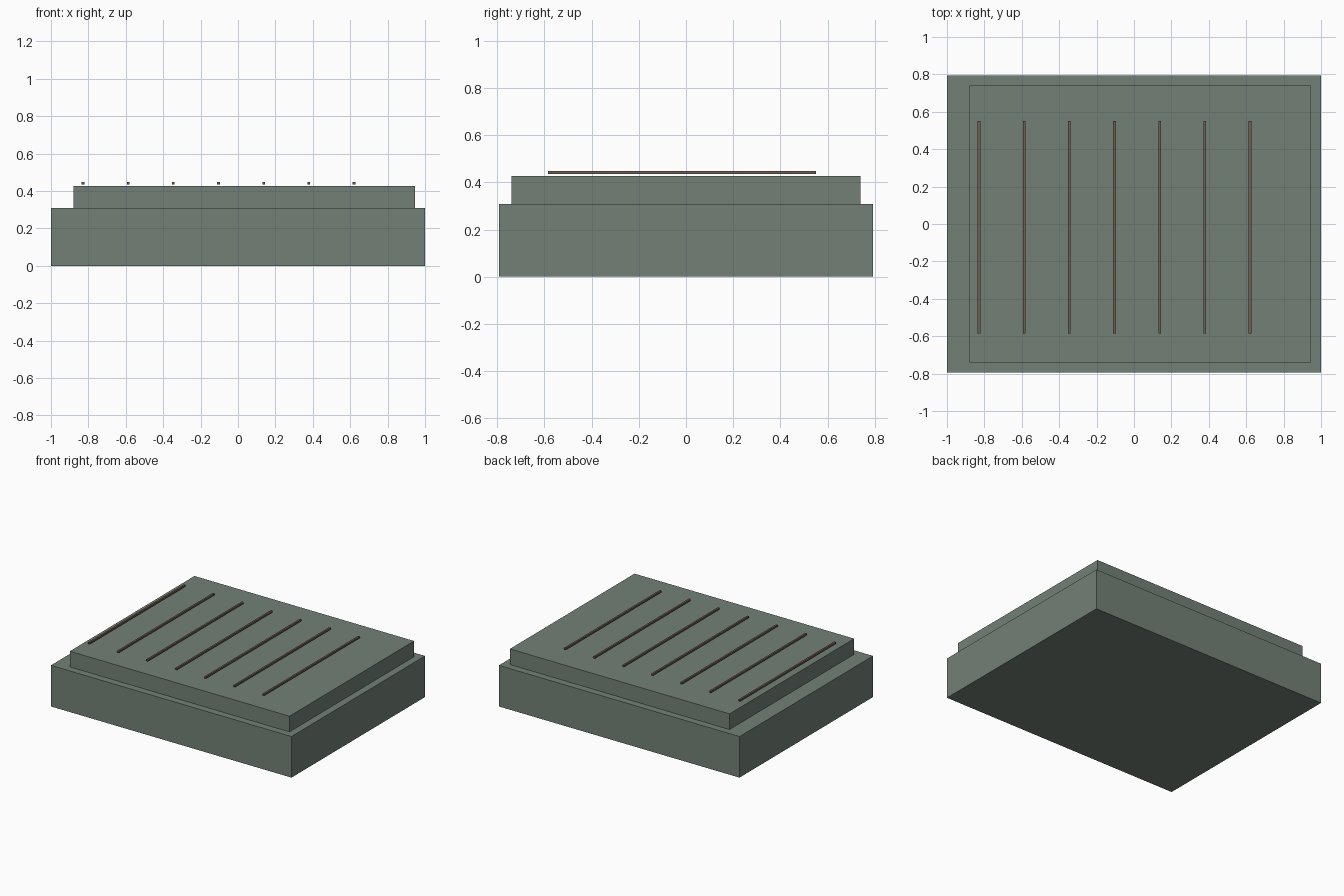
import bpy

if "Cube" in bpy.data.objects:
    bpy.data.objects.remove(bpy.data.objects["Cube"])


def material(name, color):
    mat = bpy.data.materials.new(name)
    mat.diffuse_color = color
    mat.use_nodes = True
    mat.node_tree.nodes["Principled BSDF"].inputs["Base Color"].default_value = mat.diffuse_color
    return mat


def box(name, lo, hi, mat):
    center = [(a + b) / 2 for a, b in zip(lo, hi)]
    bpy.ops.mesh.primitive_cube_add(size=1, location=center)
    ob = bpy.context.object
    ob.name = name
    ob.scale = [b - a for a, b in zip(lo, hi)]
    bpy.ops.object.transform_apply(location=False, rotation=False, scale=True)
    ob.data.materials.append(mat)
    return ob


green = material("grey_green", (0.17, 0.22, 0.18, 1))
brown = material("brown", (0.17, 0.11, 0.08, 1))

# Lower slab and slightly offset upper slab
box("base_slab", (-1, -0.793, 0), (1, 0.793, 0.309), green)
box("upper_slab", (-0.88, -0.74, 0.309), (0.946, 0.74, 0.427), green)

# Row of thin slats hovering just above the upper slab
for i in range(7):
    x = -0.829 + i * 0.2415
    box(f"slat_{i + 1}", (x - 0.007, -0.586, 0.436), (x + 0.007, 0.551, 0.449), brown)
